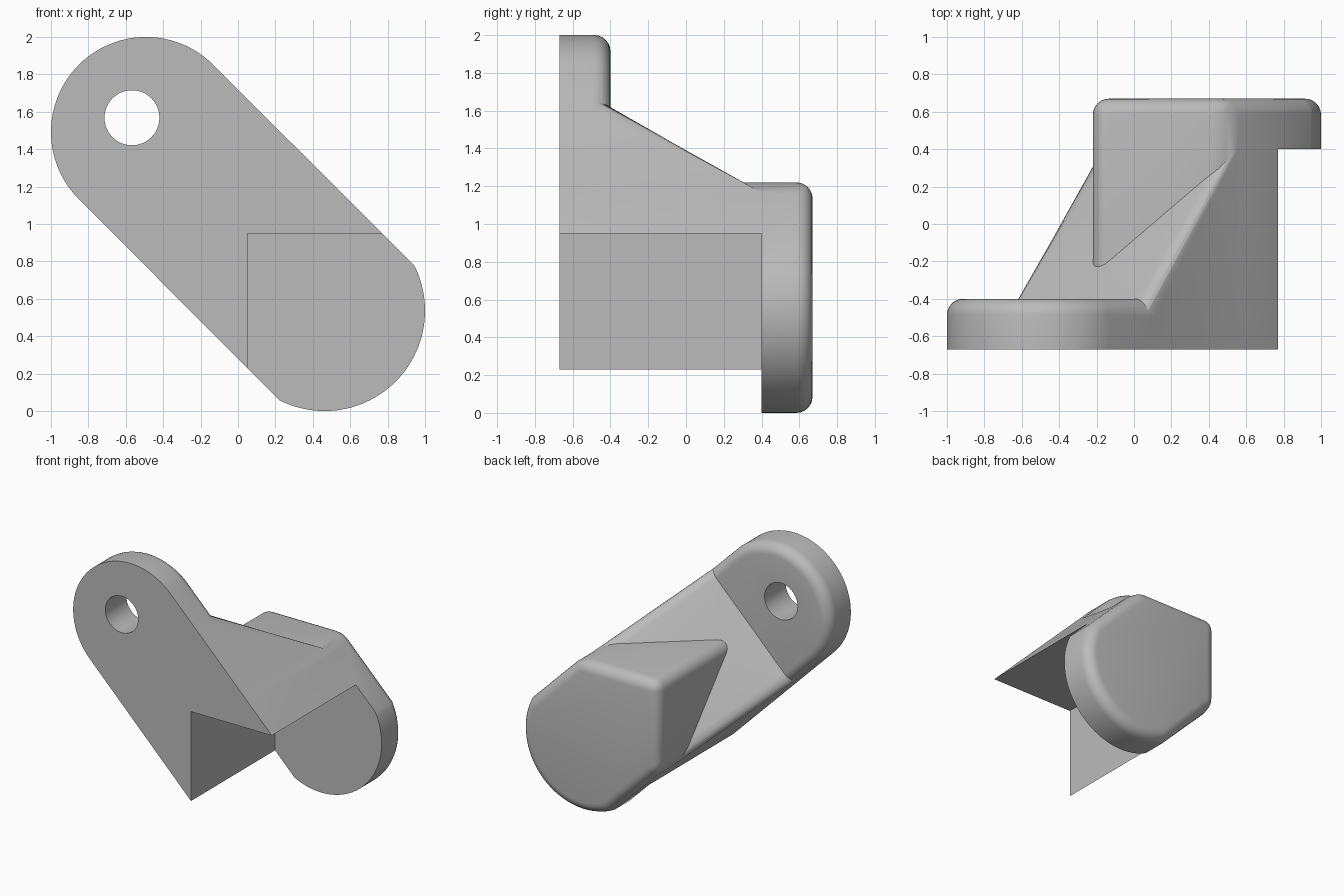
import bpy, bmesh
from math import radians, cos, sin
from mathutils import Vector

FRONT, BACK, PLATE_BACK = -0.67, 0.67, -0.40
ROUND = 0.085

cube = bpy.data.objects.get("Cube")
if cube:
    bpy.data.objects.remove(cube, do_unlink=True)

steel = bpy.data.materials.new("plain grey")
steel.use_nodes = True
GREY = (0.5, 0.5, 0.5, 1)
steel.diffuse_color = GREY
steel.node_tree.nodes["Principled BSDF"].inputs["Base Color"].default_value = GREY


def arc(cx, cz, r, a0, a1, n):
    angles = [radians(a0 + (a1 - a0) * i / n) for i in range(n + 1)]
    return [(cx + r * cos(a), cz + r * sin(a)) for a in angles]


# Slanted outline shared by every part: small upper end, larger lower end
OUTLINE = arc(-0.492, 1.492, 0.508, 45, 225, 48) + arc(0.463, 0.537, 0.537, 243.5, 386.5, 40)


def make_solid(name, outline, y0, y1, cuts=(), rounded=None):
    """Extrude an outline along y, trim it by planes, round chosen edges."""
    bm = bmesh.new()
    face = bm.faces.new([bm.verts.new((x, y0, z)) for x, z in outline])
    ext = bmesh.ops.extrude_face_region(bm, geom=[face], use_keep_orig=True)
    top = [v for v in ext["geom"] if isinstance(v, bmesh.types.BMVert)]
    bmesh.ops.translate(bm, verts=top, vec=(0, y1 - y0, 0))
    for point, normal in cuts:
        bmesh.ops.bisect_plane(bm, geom=bm.verts[:] + bm.edges[:] + bm.faces[:], dist=1e-5,
                               plane_co=point, plane_no=normal, clear_outer=True)
        bmesh.ops.holes_fill(bm, edges=[e for e in bm.edges if e.is_boundary], sides=0)
    bmesh.ops.recalc_face_normals(bm, faces=bm.faces)
    bm.normal_update()
    if rounded:
        bmesh.ops.bevel(bm, geom=[e for e in bm.edges if rounded(e)], offset=ROUND,
                        segments=6, profile=0.5, affect='EDGES', clamp_overlap=False)
    bmesh.ops.recalc_face_normals(bm, faces=bm.faces)
    mesh = bpy.data.meshes.new(name)
    bm.to_mesh(mesh)
    bm.free()
    mesh.materials.append(steel)
    obj = bpy.data.objects.new(name, mesh)
    bpy.context.collection.objects.link(obj)
    return obj


def combine(target, other, operation):
    mod = target.modifiers.new(operation.lower(), 'BOOLEAN')
    mod.operation, mod.object, mod.solver = operation, other, 'EXACT'
    bpy.context.view_layer.objects.active = target
    bpy.ops.object.modifier_apply(modifier=mod.name)
    bpy.data.objects.remove(other, do_unlink=True)


def across(c, sign=1):
    """Plane square to the long axis, at x - z = c."""
    return ((c, 0, 0), (sign, 0, -sign))


def at_back(y):
    return lambda v: abs(v.co.y - y) < 1e-4


SLOPE = Vector((-1, 1.17, 1)).normalized()


def slope_side(e):
    hits = [f.normal.dot(SLOPE) > 0.999 for f in e.link_faces]
    sides = [abs(f.normal.y) < 0.01 and abs(f.normal.x - f.normal.z) < 0.1 for f in e.link_faces]
    return any(hits) and any(sides)


def plate_rim(e):
    return all(map(at_back(PLATE_BACK), e.verts)) and \
        not any(f.normal.x > 0.7 and f.normal.z < -0.7 for f in e.link_faces)


def block_edge(e):
    a, b = e.verts
    if all(map(at_back(BACK), e.verts)):
        return True
    corner = (a.co.x < -0.219 or a.co.z > 1.219)
    return corner and abs(a.co.y - b.co.y) > 0.5


# Upper mounting plate, sloped web and rear block joined into one body
bracket = make_solid("bracket_body", OUTLINE, FRONT, BACK,
                     [((-0.22, 0, 0), (-1, 0, 0)), ((0, 0, 1.22), (0, 0, 1))], block_edge)
web = make_solid("sloped_web", OUTLINE, FRONT, 0.5,
                 [((-1.122, 0, 0), SLOPE), across(-0.5)], slope_side)
plate = make_solid("mounting_plate", OUTLINE, FRONT, PLATE_BACK, [across(-1.3)], plate_rim)
combine(bracket, web, 'UNION')
combine(bracket, plate, 'UNION')

# Square notch in the lower front corner, and the bolt hole
notch = make_solid("notch_cutter", [(0.05, -1), (2, -1), (2, 0.95), (0.05, 0.95)], -1, 0.40)
combine(bracket, notch, 'DIFFERENCE')
hole = make_solid("hole_cutter", arc(-0.567, 1.568, 0.147, 0, 352.5, 47), -1, 1)
combine(bracket, hole, 'DIFFERENCE')

bpy.ops.object.select_all(action='DESELECT')
bracket.select_set(True)
bpy.context.view_layer.objects.active = bracket
bpy.ops.object.shade_smooth_by_angle(angle=radians(25))
